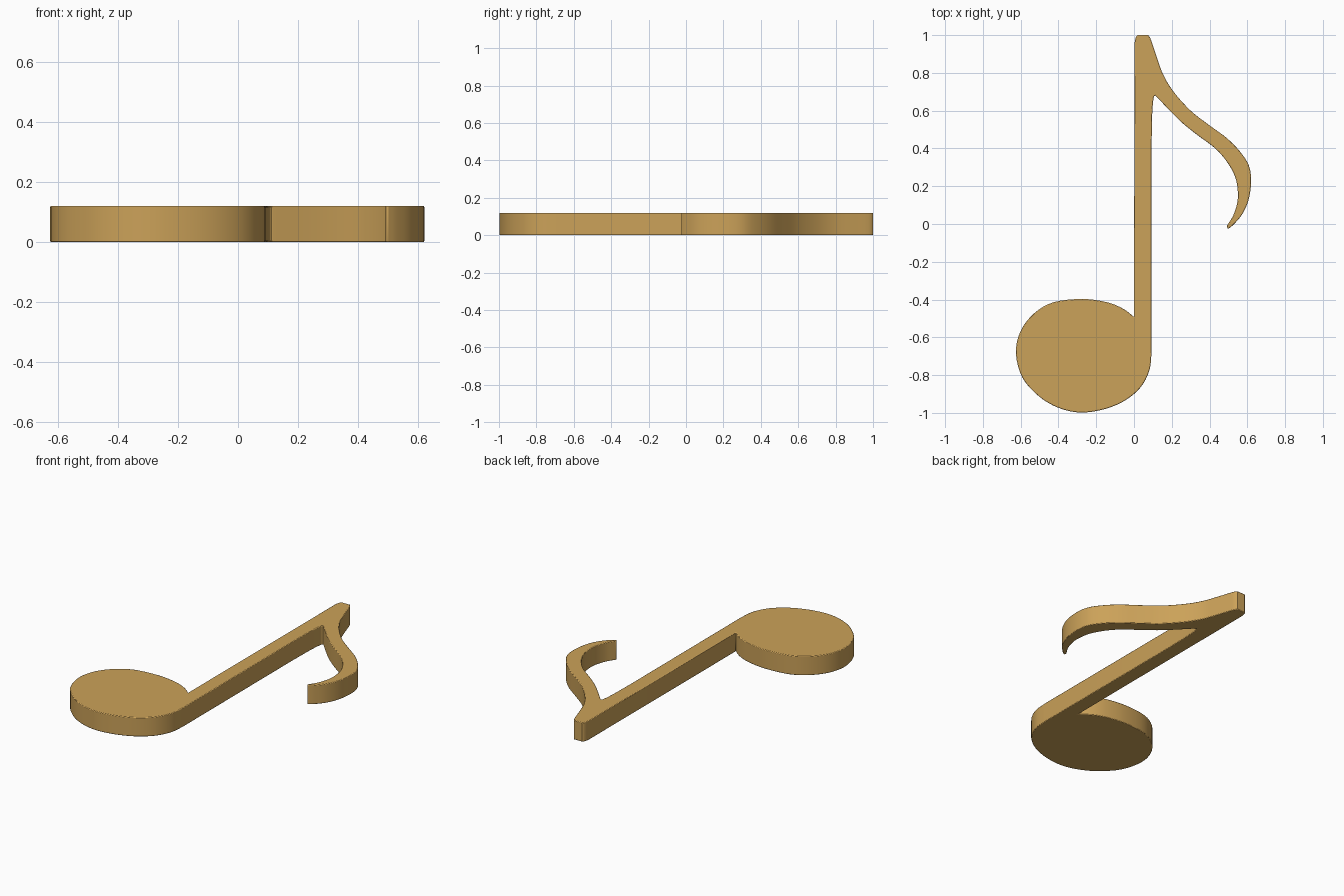
import bpy, bmesh, math
from mathutils import Vector

if "Cube" in bpy.data.objects:
    bpy.data.objects.remove(bpy.data.objects["Cube"])

THICK = 0.12

# Outline pieces: each is smoothed on its own, corners sit where pieces meet
flag_outer = [(0.075, 1.0), (0.09, 0.975), (0.12, 0.885), (0.155, 0.79), (0.21, 0.70),
              (0.30, 0.60), (0.40, 0.522), (0.49, 0.456), (0.56, 0.385), (0.608, 0.31),
              (0.62, 0.225), (0.607, 0.13), (0.575, 0.055), (0.53, 0.0), (0.498, -0.027)]
flag_inner = [(0.49, -0.012), (0.525, 0.045), (0.547, 0.115), (0.549, 0.18), (0.535, 0.25),
              (0.495, 0.325), (0.43, 0.40), (0.33, 0.475), (0.25, 0.54), (0.18, 0.61),
              (0.125, 0.668), (0.11, 0.679), (0.102, 0.655), (0.096, 0.57), (0.093, 0.40)]
head = [(0.093, -0.68), (0.084, -0.765), (0.052, -0.84), (0.0, -0.90), (-0.08, -0.952),
        (-0.18, -0.986), (-0.29, -0.998), (-0.40, -0.973), (-0.50, -0.915), (-0.59, -0.815),
        (-0.625, -0.685), (-0.602, -0.57), (-0.53, -0.474), (-0.425, -0.414),
        (-0.27, -0.397), (-0.14, -0.415), (-0.055, -0.45), (0.0, -0.492)]
stem_top = [(0.003, 0.96), (0.01, 0.99), (0.02, 1.0)]


def smooth(pts, steps=4):
    """Catmull-Rom curve through the points."""
    p = [Vector(q) for q in pts]
    p = [2 * p[0] - p[1]] + p + [2 * p[-1] - p[-2]]
    out = []
    for a, b, c, d in zip(p, p[1:], p[2:], p[3:]):
        for i in range(steps):
            t = i / steps
            out.append(0.5 * (2 * b + (c - a) * t + (2 * a - 5 * b + 4 * c - d) * t ** 2
                              + (3 * b - a - 3 * c + d) * t ** 3))
    return out + [p[-2]]


outline = smooth(flag_outer) + smooth(flag_inner) + smooth(head) + smooth(stem_top, 2)

# Extrude the note outline
bm = bmesh.new()
base = bm.faces.new([bm.verts.new((p.x, p.y, 0)) for p in outline])
top = bmesh.ops.extrude_face_region(bm, geom=[base], use_keep_orig=True)
bmesh.ops.translate(bm, vec=(0, 0, THICK),
                    verts=[g for g in top["geom"] if isinstance(g, bmesh.types.BMVert)])
bmesh.ops.recalc_face_normals(bm, faces=bm.faces)
mesh = bpy.data.meshes.new("music_note")
bm.to_mesh(mesh)
bm.free()

note = bpy.data.objects.new("music_note", mesh)
bpy.context.collection.objects.link(note)
mat = bpy.data.materials.new("gold")
mat.diffuse_color = (0.60, 0.36, 0.10, 1)
mat.use_nodes = True
mat.node_tree.nodes["Principled BSDF"].inputs["Base Color"].default_value = mat.diffuse_color
mesh.materials.append(mat)

# Soft rim
bev = note.modifiers.new("rim", "BEVEL")
bev.width = 0.004
bev.segments = 2
bev.limit_method = "ANGLE"
bev.angle_limit = math.radians(60)

bpy.context.view_layer.objects.active = note
note.select_set(True)
bpy.ops.object.shade_smooth_by_angle(angle=math.radians(35))
